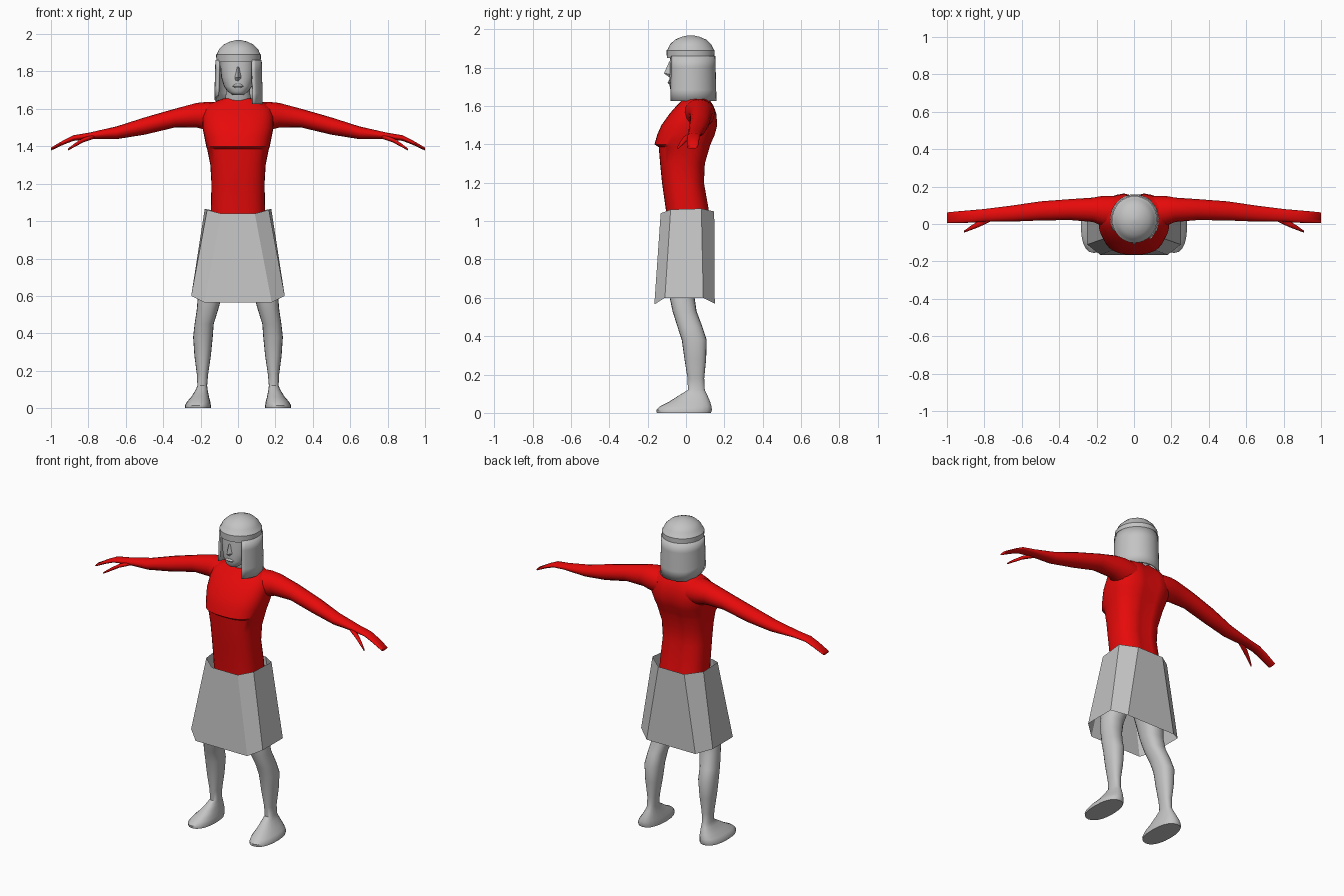
import bpy, bmesh, math

cube = bpy.data.objects.get("Cube")
if cube:
    bpy.data.objects.remove(cube, do_unlink=True)


def material(name, rgb):
    m = bpy.data.materials.new(name)
    m.use_nodes = True
    m.diffuse_color = (*rgb, 1)
    m.node_tree.nodes["Principled BSDF"].inputs["Base Color"].default_value = (*rgb, 1)
    return m


red = material("red cloth", (0.8, 0.003, 0.003))
grey = material("plain grey", (0.55, 0.55, 0.55))


def finish(name, bm, mat, angle=35):
    """Turn a bmesh into a smooth shaded object."""
    bmesh.ops.recalc_face_normals(bm, faces=bm.faces[:])
    mesh = bpy.data.meshes.new(name)
    bm.to_mesh(mesh)
    bm.free()
    mesh.materials.append(mat)
    ob = bpy.data.objects.new(name, mesh)
    bpy.context.collection.objects.link(ob)
    bpy.ops.object.select_all(action="DESELECT")
    ob.select_set(True)
    bpy.context.view_layer.objects.active = ob
    bpy.ops.object.shade_smooth_by_angle(angle=math.radians(angle))
    return ob


def bridge(bm, rings, closed=True, caps=True):
    """Skin a list of equal point rings."""
    rows = [[bm.verts.new(p) for p in ring] for ring in rings]
    n = len(rows[0])
    for a, b in zip(rows, rows[1:]):
        for i in range(n if closed else n - 1):
            j = (i + 1) % n
            bm.faces.new((a[i], a[j], b[j], b[i]))
    if caps:
        bm.faces.new(rows[0])
        bm.faces.new(rows[-1])


def oval(n, power):
    """Unit superellipse points."""
    for i in range(n):
        t = math.tau * i / n
        c, s = math.cos(t), math.sin(t)
        yield (math.copysign(abs(c) ** (2 / power), c),
               math.copysign(abs(s) ** (2 / power), s))


def upright(name, sections, mat, n=24, power=2.0, side=1, angle=35):
    """Loft of sections (z, left x, right x, front y, back y)."""
    rings = []
    for z, x0, x1, y0, y1 in sections:
        rings.append([(side * ((x0 + x1) / 2 + (x1 - x0) / 2 * u),
                       (y0 + y1) / 2 + (y1 - y0) / 2 * v, z)
                      for u, v in oval(n, power)])
    bm = bmesh.new()
    bridge(bm, rings)
    return finish(name, bm, mat, angle)


def sideways(name, sections, mat, side, n=16):
    """Loft of sections (x, centre y, centre z, half depth, half height)."""
    rings = [[(side * x, y + ry * u, z + rz * v) for u, v in oval(n, 2)]
             for x, y, z, ry, rz in sections]
    bm = bmesh.new()
    bridge(bm, rings)
    return finish(name, bm, mat, 60)


# Torso with overhanging chest; a groove marks the spine
torso_profile = [
    (0.98, .145, -.10, .13), (1.06, .145, -.105, .12), (1.2, .142, -.125, .095),
    (1.3, .148, -.135, .10), (1.385, .165, -.142, .125), (1.4, .17, -.164, .13),
    (1.45, .18, -.15, .152), (1.5, .19, -.128, .165), (1.56, .19, -.085, .16),
    (1.6, .18, -.05, .145), (1.63, .145, -.02, .125), (1.655, .08, .0, .1)]
torso = upright("torso", [(z, -w, w, f, b) for z, w, f, b in torso_profile],
                red, 32, 2.6)
for v in torso.data.vertices:
    if abs(v.co.x) < 0.01 and v.co.y > 0.05:
        v.co.y -= 0.015

# Arms, hands and thumbs
arm = [(.1, .06, 1.555, .09, .08), (.17, .07, 1.562, .08, .075),
       (.22, .076, 1.566, .065, .066), (.34, .077, 1.55, .056, .05),
       (.5, .07, 1.508, .051, .046), (.65, .056, 1.472, .043, .034),
       (.8, .046, 1.455, .034, .017), (.88, .04, 1.444, .033, .015),
       (.93, .037, 1.422, .032, .012), (1.0, .033, 1.385, .029, .008)]
thumb = [(.77, .03, 1.452, .018, .012), (.83, .0, 1.432, .017, .012),
         (.87, -.02, 1.408, .012, .010), (.91, -.042, 1.382, .005, .005)]

# Legs run down into the feet: z, inner x, outer x, front y, back y
leg = [(.95, .01, .15, -.1, .11), (.75, .04, .19, -.1, .08),
       (.6, .085, .215, -.085, .045), (.53, .105, .22, -.07, .055),
       (.45, .13, .232, -.045, .085), (.38, .135, .24, -.022, .108),
       (.28, .145, .233, -.008, .105), (.18, .16, .22, .008, .095),
       (.12, .165, .217, .01, .098), (.095, .162, .228, -.03, .11),
       (.06, .155, .25, -.085, .125), (.035, .148, .272, -.135, .133),
       (.015, .145, .284, -.155, .135), (0, .145, .284, -.152, .13)]
for side, word in ((1, "left"), (-1, "right")):
    sideways(word + "_arm", arm, red, side)
    sideways(word + "_thumb", thumb, red, side, 8)
    upright(word + "_leg", leg, grey, 20, 2.3, side, 50)

# Open skirt with flat panels and a stepped hem
waist = [(.09, -.132, 1.04), (.165, -.08, 1.06), (.178, .08, 1.065), (.09, .147, 1.05)]
hem = [(.18, -.165, .565), (.25, -.11, .6), (.25, .09, .6), (.17, .15, .57)]


def mirrored(points):
    return points + [(-x, y, z) for x, y, z in reversed(points)]


bm = bmesh.new()
bridge(bm, [mirrored(waist), mirrored(hem)], caps=False)
finish("skirt", bm, grey, 30)

# Neck and face
upright("neck", [(1.62, -.075, .075, .0, .1), (1.68, -.065, .065, -.02, .1),
                 (1.76, -.065, .065, -.02, .1)], grey)
upright("face", [(1.675, -.03, .03, -.07, .0), (1.69, -.052, .052, -.083, .05),
                 (1.72, -.075, .075, -.088, .09), (1.77, -.09, .09, -.086, .11),
                 (1.83, -.095, .095, -.085, .12), (1.9, -.095, .095, -.08, .12)],
        grey, 24, 2.3, angle=50)

# Nose wedge and lips
bm = bmesh.new()
bridge(bm, [[(-.008, -.08, 1.825), (.008, -.08, 1.825), (0, -.09, 1.825)],
            [(-.02, -.08, 1.765), (.02, -.08, 1.765), (0, -.115, 1.77)],
            [(-.015, -.08, 1.75), (.015, -.08, 1.75), (0, -.088, 1.75)]])
finish("nose", bm, grey)
upright("lips", [(1.712, -.02, .02, -.088, -.07), (1.722, -.03, .03, -.096, -.07),
                 (1.732, -.02, .02, -.09, -.07)], grey, 12)

# Hair cap: dome over a band that ends in the fringe
cap = [(1.85, .118, .124), (1.89, .12, .125), (1.893, .116, .121), (1.92, .104, .108),
       (1.945, .078, .082), (1.96, .045, .048), (1.968, .012, .012)]
upright("hair_cap", [(z, .003 - rx, .003 + rx, .024 - ry, .024 + ry)
                     for z, rx, ry in cap], grey, 32)

# Long hair hanging around the sides and back, longer on the left
bm = bmesh.new()
start, stop, steps = math.radians(-62), math.radians(-322), 28
rows = []
for level in range(5):
    row = []
    for i in range(steps + 1):
        a = start + (stop - start) * i / steps
        low = 1.625 + (0.045 * (1 - i / 8) if i < 8 else 0)
        k = level / 4
        r = 1 + 0.05 * k
        row.append((.003 + .118 * r * math.sin(a), .024 - .123 * r * math.cos(a),
                    1.86 + (low - 1.86) * k))
    rows.append(row)
bridge(bm, rows, closed=False, caps=False)
hair = finish("long_hair", bm, grey)
solid = hair.modifiers.new("thickness", "SOLIDIFY")
solid.thickness = 0.012
solid.offset = 0
